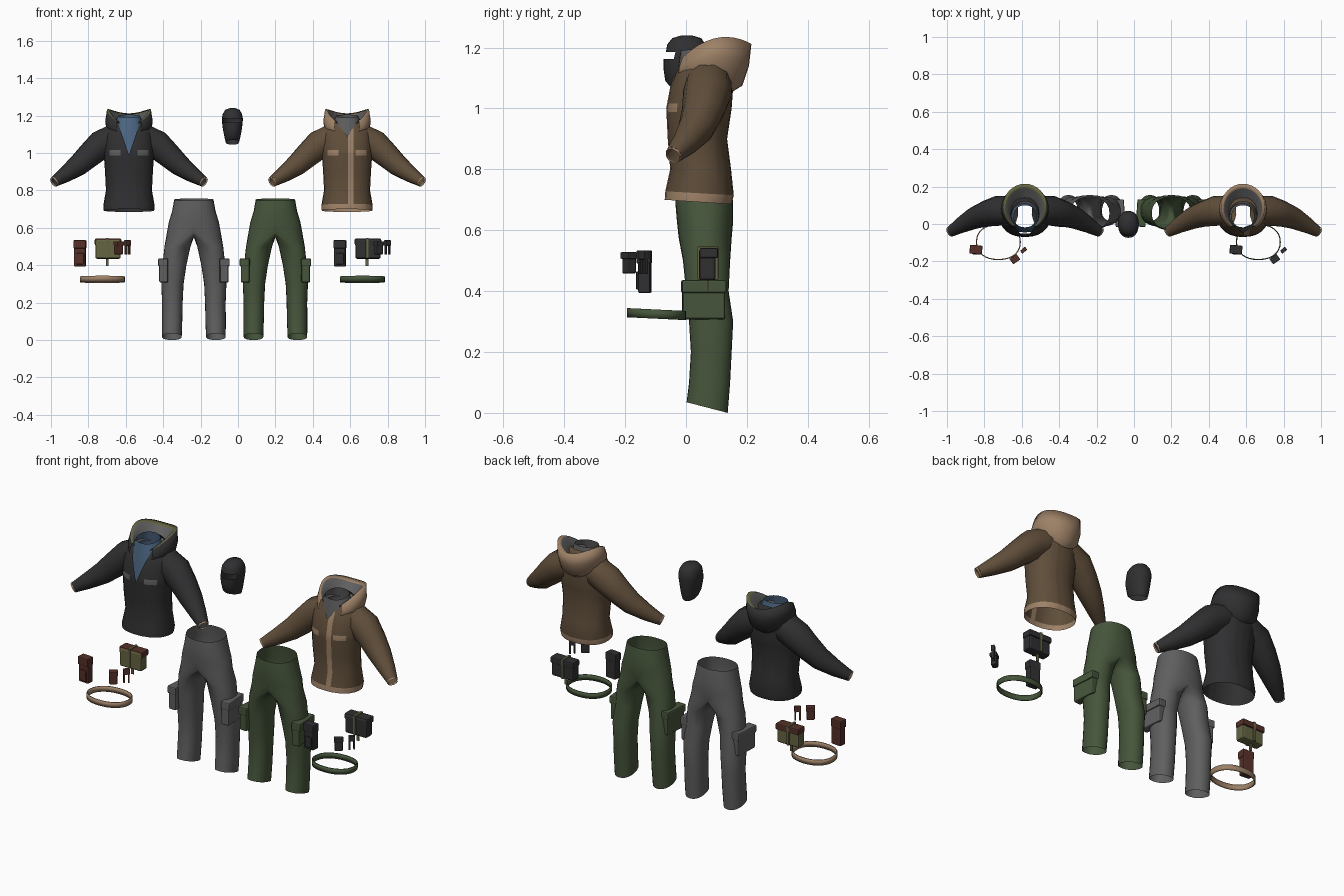
import bpy, bmesh, math
from mathutils import Vector

cube = bpy.data.objects.get("Cube")
if cube:
    bpy.data.objects.remove(cube, do_unlink=True)


def material(name, r, g, b):
    m = bpy.data.materials.new(name)
    m.use_nodes = True
    m.diffuse_color = (r, g, b, 1)
    m.node_tree.nodes["Principled BSDF"].inputs["Base Color"].default_value = (r, g, b, 1)
    m.node_tree.nodes["Principled BSDF"].inputs["Roughness"].default_value = 0.9
    return m


CHARCOAL = material("charcoal", .029, .029, .031)
BROWN = material("brown", .115, .075, .042)
TAN = material("tan", .34, .22, .135)
GREY = material("grey", .115, .115, .118)
GREEN = material("green", .062, .092, .044)
BLUE = material("blue", .075, .135, .23)
MAROON = material("maroon", .09, .03, .022)
OLIVE = material("olive", .13, .13, .055)


def finish(name, bm, mats, loc=(0, 0, 0), smooth=True):
    mesh = bpy.data.meshes.new(name)
    bm.to_mesh(mesh)
    bm.free()
    for m in mats:
        mesh.materials.append(m)
    for p in mesh.polygons:
        p.use_smooth = smooth
    ob = bpy.data.objects.new(name, mesh)
    ob.location = loc
    bpy.context.collection.objects.link(ob)
    return ob


def power(v, p):
    return math.copysign(abs(v) ** p, v)


def ring(x0, x1, yf, yb, zf, zb, n=24, p=.9):
    """Rounded horizontal outline; front and back may sit at different heights."""
    pts = []
    for i in range(n):
        a = math.tau * i / n - math.pi / 2
        c, s = power(math.cos(a), p), power(math.sin(a), p)
        pts.append(((x0 + x1) / 2 + c * (x1 - x0) / 2, (yf + yb) / 2 + s * (yb - yf) / 2,
                    (zf + zb) / 2 + s * (zb - zf) / 2))
    return pts


def loft(bm, rings, closed=True):
    rows = [[bm.verts.new(p) for p in r] for r in rings]
    n = len(rows[0])
    for a, b in zip(rows, rows[1:]):
        for i in range(n if closed else n - 1):
            j = (i + 1) % n
            bm.faces.new((a[i], a[j], b[j], b[i]))
    return rows


def cut(bm, co, no):
    bmesh.ops.bisect_plane(bm, geom=bm.verts[:] + bm.edges[:] + bm.faces[:],
                           plane_co=co, plane_no=no, dist=1e-5)


def box(name, loc, size, mat, rot=0, bevel=.005):
    bm = bmesh.new()
    bmesh.ops.create_cube(bm, size=1)
    for v in bm.verts:
        v.co = Vector(c * s for c, s in zip(v.co, size))
    ob = finish(name, bm, [mat], loc, False)
    ob.rotation_euler.z = math.radians(rot)
    if bevel:
        mod = ob.modifiers.new("soft_edges", 'BEVEL')
        mod.width, mod.segments = bevel, 2
    return ob


def sleeve_tube(name, path, mat, loc):
    cu = bpy.data.curves.new(name, 'CURVE')
    cu.dimensions = '3D'
    cu.bevel_depth, cu.bevel_resolution = 1, 3
    sp = cu.splines.new('POLY')
    sp.points.add(len(path) - 1)
    for pt, (x, y, z, r) in zip(sp.points, path):
        pt.co, pt.radius = (x, y, z, 1), r
    cu.materials.append(mat)
    ob = bpy.data.objects.new(name, cu)
    ob.location = loc
    bpy.context.collection.objects.link(ob)


# Jackets: half width, front y, back y, front z, back z
TORSO = [(.135, -.07, .15, .70, .685), (.137, -.068, .157, .728, .715),
         (.123, -.052, .148, .80, .80), (.128, -.06, .135, .90, .90),
         (.135, -.065, .15, 1.0, 1.0), (.135, -.052, .155, 1.07, 1.07),
         (.125, -.035, .15, 1.115, 1.125), (.10, -.02, .14, 1.145, 1.165),
         (.072, -.018, .12, 1.165, 1.19)]
SHIRT = [(.105, -.045, .11, .96, .96), (.10, -.035, .12, 1.07, 1.07),
         (.08, -.025, .11, 1.14, 1.14), (.06, -.018, .10, 1.19, 1.205)]
SLEEVE = [(.07, .072, 1.085, .078), (.15, .07, 1.045, .08), (.21, .055, .99, .07),
          (.27, .033, .935, .06), (.34, -.005, .885, .044), (.397, -.04, .848, .029)]
# Hood: half width, front y, back y, then z at front, side and back
HOOD = [(.10, -.03, .145, 1.09, 1.10, 1.05), (.12, -.042, .185, 1.10, 1.12, 1.075),
        (.127, -.042, .207, 1.12, 1.17, 1.14), (.118, -.03, .215, 1.15, 1.23, 1.212),
        (.103, -.026, .19, 1.15, 1.225, 1.20), (.082, -.024, .15, 1.14, 1.185, 1.165),
        (.064, -.02, .11, 1.12, 1.15, 1.15)]


def jacket(prefix, x, apex, main, hood, trim, edge, lining, shirt, placket):
    loc = (x, 0, 0)
    bm = bmesh.new()
    loft(bm, [ring(-w, w, *r) for w, *r in TORSO])
    slope = (1.18 - apex) / .065
    for s in (-1, 1):
        cut(bm, (0, 0, apex), (s * slope, 0, -1))
        for px in (.045, .105):
            cut(bm, (s * px, 0, 0), (1, 0, 0))
    for pz in (.988, 1.016):
        cut(bm, (0, 0, pz), (0, 0, 1))
    for px in (.006, .034):
        cut(bm, (px, 0, 0), (1, 0, 0))
    opening = []
    for f in bm.faces:
        c = f.calc_center_median()
        front = c.y < .02
        if front and c.z - apex > abs(c.x) * slope:
            opening.append(f)
        elif front and .988 < c.z < 1.016 and .045 < abs(c.x) < .105:
            f.material_index = 1
        elif placket and (c.z < .722 or front and .006 < c.x < .034):
            f.material_index = 1
    bmesh.ops.delete(bm, geom=opening, context='FACES')
    finish(prefix + "_jacket_body", bm, [main, trim], loc)

    bm = bmesh.new()
    loft(bm, [ring(-w, w, *r) for w, *r in SHIRT])
    finish(prefix + "_undershirt", bm, [shirt], loc)

    # Lowered hood, open at the throat, with edge band and lining
    bm = bmesh.new()
    rows, steps = [], 26
    for w, yf, yb, zf, zs, zb in HOOD:
        row = []
        for i in range(steps + 1):
            a = math.radians(32 + (360 - 64) * i / steps)
            s = (1 - math.cos(a)) / 2
            z = zf * (1 - s) * (1 - 2 * s) + zs * 4 * s * (1 - s) + zb * s * (2 * s - 1)
            row.append((w * math.sin(a), yf + (yb - yf) * s, z))
        rows.append(row)
    loft(bm, rows, closed=False)
    for k, f in enumerate(bm.faces):
        f.material_index = (0, 0, 0, 1, 2, 2)[k // steps]
    finish(prefix + "_hood", bm, [hood, edge, lining], loc)

    for s, side in ((-1, "right"), (1, "left")):
        path = [(s * px, y, z, r) for px, y, z, r in SLEEVE]
        sleeve_tube(f"{prefix}_{side}_sleeve", path, main, loc)
        sleeve_tube(f"{prefix}_{side}_cuff",
                    [path[-1], (s * .403, -.044, .844, .027)], TAN, loc)


jacket("dark", -.583, .99, CHARCOAL, CHARCOAL, GREY, OLIVE, GREY, BLUE, False)
jacket("brown", .583, 1.09, BROWN, TAN, TAN, TAN, GREY, GREY, True)

# Trousers: half built from hips and one leg, then mirrored
HIPS = [(.105, -.03, .145, .745, .757), (.116, -.035, .155, .69, .69),
        (.134, -.03, .155, .63, .63), (.144, -.024, .15, .575, .575)]
LEG = [(.018, .157, -.01, .145, .50, .50), (.04, .168, 0, .14, .40, .40),
       (.055, .174, .01, .155, .30, .30), (.06, .17, .016, .15, .20, .20),
       (.062, .171, .01, .145, .10, .10), (.065, .17, .002, .137, .035, .0)]


def trousers(prefix, x, mat):
    n = 24
    half = n // 2 + 1
    bm = bmesh.new()
    rows = loft(bm, [ring(-w, w, *r)[:half] for w, *r in HIPS], closed=False)
    seam = rows[-1]
    y0, y1 = seam[0].co.y, seam[-1].co.y
    inner = []
    for i in range(1, n - half + 1):
        t = i / (n - half + 1)
        inner.append(bm.verts.new((0, y1 + (y0 - y1) * t, .575 - .025 * math.sin(math.pi * t))))
    top = seam + inner
    legs = loft(bm, [ring(*r) for r in LEG])
    for i in range(n):
        j = (i + 1) % n
        bm.faces.new((top[i], top[j], legs[0][j], legs[0][i]))
    bmesh.ops.recalc_face_normals(bm, faces=bm.faces)
    ob = finish(prefix + "_trousers", bm, [mat], (x, 0, 0))
    ob.modifiers.new("both_legs", 'MIRROR').merge_threshold = .0005
    # Cargo pockets with overlapping flaps
    for s, side in ((-1, "right"), (1, "left")):
        box(f"{prefix}_{side}_cargo_pocket", (x + s * .158, .058, .362), (.046, .14, .11), mat, s * 4, .008)
        box(f"{prefix}_{side}_pocket_flap", (x + s * .160, .058, .415), (.053, .146, .042), mat, s * 4, .006)


trousers("grey", -.236, GREY)
trousers("green", .20, GREEN)

# Balaclava with an eye opening
bm = bmesh.new()
MASK = [(.036, -.05, .05, 1.07, 1.045), (.042, -.068, .06, 1.09, 1.075), (.051, -.074, .066, 1.13, 1.13),
        (.055, -.074, .07, 1.162, 1.162), (.056, -.066, .07, 1.185, 1.185),
        (.051, -.062, .064, 1.21, 1.21), (.038, -.045, .05, 1.231, 1.231), (.015, -.015, .02, 1.24, 1.24)]
rows = loft(bm, [ring(-w, w, *r) for w, *r in MASK])
bm.faces.new(rows[-1])
eyes = [f for f in bm.faces if 1.163 < f.calc_center_median().z < 1.184
        and f.calc_center_median().y < -.03]
bmesh.ops.delete(bm, geom=eyes, context='FACES')
finish("balaclava", bm, [CHARCOAL], (-.03, 0, 0))


# Belts with the pouches that hang around them
def belt_set(prefix, x, belt, pouch, bag, flap, strap):
    bm = bmesh.new()
    loft(bm, [ring(-.12, .12, -.193, 0, .314 + h, .305 + h, 32) for h in (0, .03)])
    ob = finish(prefix + "_belt", bm, [belt], (x, 0, 0))
    ob.modifiers.new("thickness", 'SOLIDIFY').thickness = .006

    box(prefix + "_tall_pouch", (x - .12, -.135, .463), (.062, .04, .138), pouch, -5)
    box(prefix + "_tall_pouch_flap", (x - .12, -.137, .512), (.067, .047, .044), pouch, -5)
    box(prefix + "_tall_pouch_pocket", (x - .12, -.153, .435), (.042, .02, .06), pouch, -5)

    box(prefix + "_bag", (x + .03, .07, .487), (.135, .055, .105), bag, 0, .01)
    box(prefix + "_bag_flap", (x + .03, .075, .525), (.142, .06, .034), flap, 0, .006)
    box(prefix + "_bag_strap", (x + .025, .072, .492), (.014, .068, .108), strap, 0, .002)
    box(prefix + "_bag_strap_end", (x + .025, .072, .42), (.014, .006, .05), strap, 0, 0)

    box(prefix + "_small_pouch", (x + .087, -.187, .49), (.042, .03, .065), pouch, 35)
    box(prefix + "_small_pouch_flap", (x + .088, -.188, .517), (.046, .036, .022), pouch, 35, .003)
    box(prefix + "_sheath", (x + .135, -.14, .519), (.034, .02, .03), pouch, 40, .003)
    for s in (-1, 1):
        box(f"{prefix}_sheath_strap_{'right' if s < 0 else 'left'}",
            (x + .135 + s * .009, -.14 + s * .008, .482), (.008, .012, .05), pouch, 40, 0)


belt_set("tan", -.725, TAN, MAROON, OLIVE, MAROON, OLIVE)
belt_set("green", .665, GREEN, CHARCOAL, CHARCOAL, CHARCOAL, OLIVE)
